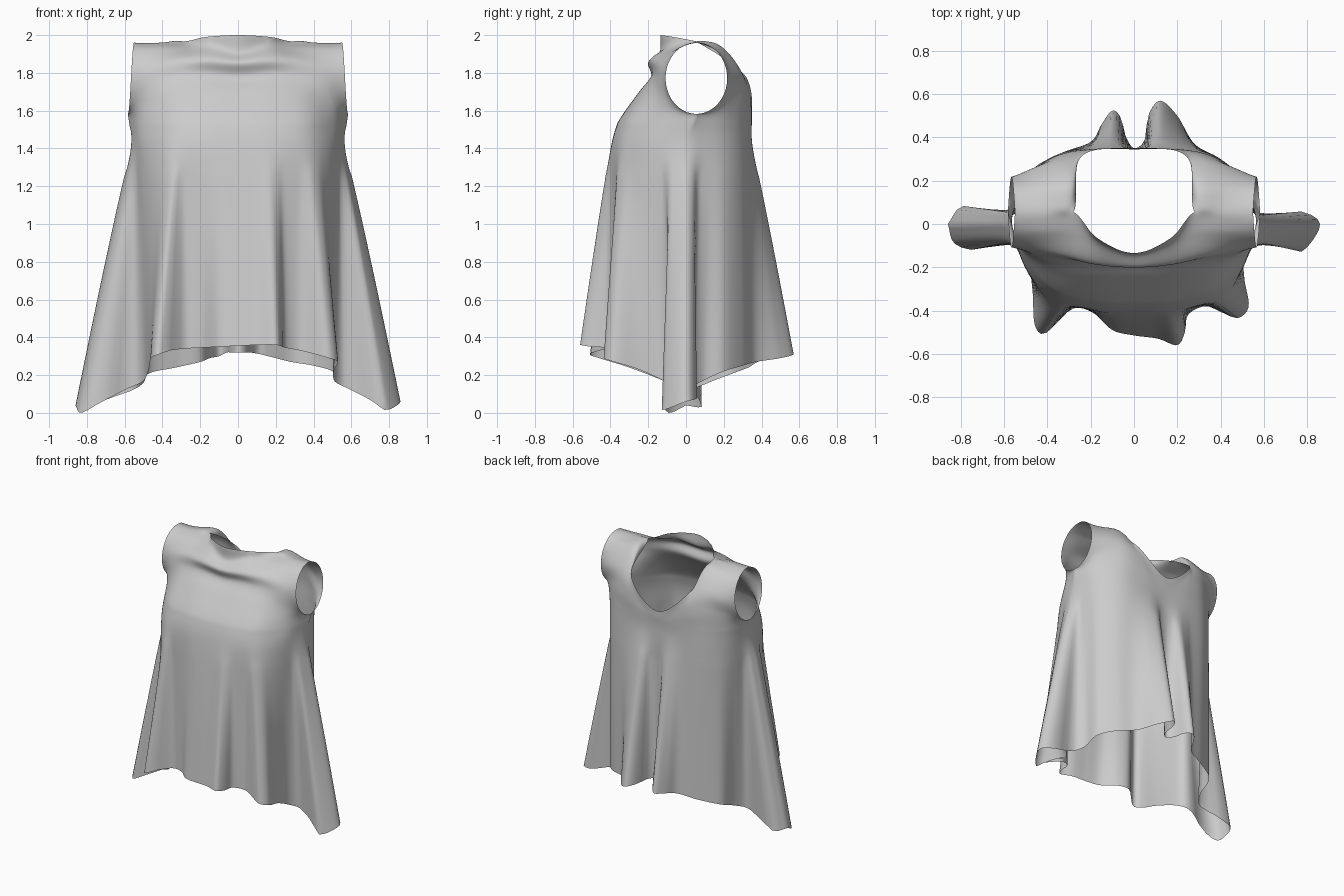
import bpy, bmesh
from math import sin, cos, pi
from mathutils import Vector

if "Cube" in bpy.data.objects:
    bpy.data.objects.remove(bpy.data.objects["Cube"])

SEG = 16          # samples per control column
HALF = 4 * SEG    # samples per quarter of the garment


def spline(pts, t):
    """Catmull-Rom through pts, t in 0..len-1, straight-ended."""
    n = len(pts) - 1
    i = min(int(t), n - 1)
    f = t - i
    p1, p2 = pts[i], pts[i + 1]
    p0 = pts[i - 1] if i > 0 else 2 * p1 - p2
    p3 = pts[i + 2] if i + 2 <= n else 2 * p2 - p1
    return 0.5 * (2 * p1 + (p2 - p0) * f + (2 * p0 - 5 * p1 + 4 * p2 - p3) * f * f
                  + (3 * p1 - p0 - 3 * p2 + p3) * f ** 3)


def full_row(half):
    """Mirror a centre-to-side row into a left-to-right row."""
    right = [Vector(p) for p in half]
    return [Vector((-p.x, p.y, p.z)) for p in reversed(right[1:])] + right


def armhole(j, steps, total, side):
    """Side edge: straight seam up to the underarm, then half an armhole circle."""
    if j <= steps:
        return Vector((.56, 0, 1.42)).lerp(Vector((.583, .055, 1.583)), j / steps)
    f = (j - steps) / (total - steps)
    return Vector((.583 - .033 * f, .055 + side * .163 * sin(pi * f), 1.772 - .189 * cos(pi * f)))


def patch(rows, steps, side):
    """Bicubic panel through mirrored control rows; the top row ends in straight shoulders."""
    rows = [full_row(r) for r in rows]
    cols = [[spline(r, k / SEG) for r in rows] for k in range(8 * SEG + 1)]
    total = (len(rows) - 1) * steps
    grid = [[spline(c, j / steps) for c in cols] for j in range(total + 1)]
    top = rows[-1]
    for k in range(2 * SEG + 1):
        f = k / (2 * SEG)
        grid[-1][k] = top[0].lerp(top[2], f)
        grid[-1][-1 - k] = top[8].lerp(top[6], f)
    # Pull the side edges onto the armhole, fading inwards
    for j, row in enumerate(grid):
        d = armhole(j, steps, total, side) - row[-1]
        for k in range(SEG):
            w = (1 - k / SEG) ** 2
            row[-1 - k] = row[-1 - k] + d * w
            row[k] = row[k] + Vector((-d.x, d.y, d.z)) * w
    return grid


def add_grid(bm, grid):
    vs = [[bm.verts.new(p) for p in row] for row in grid]
    for a, b in zip(vs, vs[1:]):
        for k in range(len(a) - 1):
            bm.faces.new((a[k], a[k + 1], b[k + 1], b[k]))


# Front yoke: chest, bust, folded cowl and standing collar (centre to armhole)
front_rows = [
    [(0, -.40, 1.40), (.2, -.395, 1.40), (.38, -.345, 1.40), (.51, -.2, 1.41), (.56, 0, 1.42)],
    [(0, -.365, 1.53), (.2, -.355, 1.53), (.38, -.30, 1.53), (.51, -.15, 1.53), (.583, .055, 1.583)],
    [(0, -.255, 1.69), (.2, -.25, 1.69), (.36, -.22, 1.67), (.49, -.14, 1.64), (.57, -.05, 1.63)],
    [(0, -.185, 1.78), (.18, -.18, 1.79), (.33, -.165, 1.78), (.46, -.14, 1.76), (.565, -.1, 1.73)],
    [(0, -.20, 1.855), (.17, -.185, 1.87), (.31, -.145, 1.87), (.45, -.115, 1.85), (.56, -.1, 1.83)],
    [(0, -.14, 1.91), (.15, -.105, 1.935), (.27, -.05, 1.93), (.42, -.04, 1.93), (.555, -.04, 1.92)],
    [(0, -.135, 2.0), (.17, -.065, 1.99), (.28, .055, 1.967), (.42, .055, 1.965), (.55, .055, 1.96)],
]
# Back yoke: scooped neckline
back_rows = [
    [(0, .345, 1.42), (.2, .345, 1.42), (.38, .31, 1.42), (.51, .19, 1.42), (.56, 0, 1.42)],
    [(0, .345, 1.48), (.2, .345, 1.52), (.37, .31, 1.54), (.5, .21, 1.54), (.583, .055, 1.583)],
    [(0, .348, 1.52), (.21, .345, 1.61), (.35, .315, 1.68), (.48, .24, 1.66), (.57, .16, 1.63)],
    [(0, .35, 1.55), (.22, .338, 1.69), (.33, .29, 1.81), (.45, .26, 1.79), (.56, .215, 1.75)],
    [(0, .35, 1.575), (.235, .325, 1.75), (.29, .19, 1.935), (.43, .175, 1.92), (.555, .165, 1.89)],
    [(0, .35, 1.60), (.245, .31, 1.79), (.28, .055, 1.967), (.42, .055, 1.965), (.55, .055, 1.96)],
]
# Hem outline with its hanging folds: left point, front, right point, then back
hem_front = [
    (-.86, 0, .04), (-.83, -.09, .0), (-.72, -.12, .06), (-.58, -.07, .13), (-.50, -.12, .17),
    (-.47, -.3, .24), (-.46, -.46, .29), (-.42, -.51, .31), (-.36, -.46, .33), (-.28, -.39, .34),
    (-.19, -.41, .345), (-.1, -.49, .35), (0, -.515, .355), (.11, -.53, .36), (.2, -.56, .36),
    (.235, -.5, .35), (.25, -.42, .345), (.33, -.38, .33), (.41, -.41, .31), (.48, -.435, .29),
    (.53, -.38, .27), (.51, -.25, .23), (.51, -.12, .17), (.58, -.06, .13), (.7, -.1, .07),
    (.78, -.125, .015), (.86, 0, .06)]
hem_back = [
    (.76, .06, .08), (.6, .03, .13), (.52, .09, .17), (.5, .2, .22), (.4, .3, .25), (.28, .37, .27),
    (.2, .5, .29), (.12, .57, .31), (.065, .5, .32), (.05, .39, .32), (0, .35, .32),
    (-.04, .41, .32), (-.06, .49, .32), (-.1, .525, .30), (-.15, .46, .29), (-.2, .38, .27),
    (-.33, .33, .24), (-.47, .25, .21), (-.5, .12, .16), (-.56, .04, .12), (-.7, .07, .07),
    (-.8, .08, .03)]


def hem_quarter(pts, start, end):
    """Resample a hem stretch by swept angle, so radial fold walls use little chest width."""
    n = (end - start) * 30
    dense = [spline(pts, start + (end - start) * i / n) for i in range(n + 1)]
    cum = [0.0]
    for a, b in zip(dense, dense[1:]):
        d = (b - a).to_2d()
        r = a.to_2d()
        turn = abs(r.x * d.y - r.y * d.x) / r.length_squared
        cum.append(cum[-1] + turn + 0.15 * d.length / r.length)
    out, i = [], 0
    for k in range(HALF):
        w = cum[-1] * k / HALF
        while cum[i + 1] < w:
            i += 1
        out.append(dense[i].lerp(dense[i + 1], (w - cum[i]) / (cum[i + 1] - cum[i])))
    return out


front = patch(front_rows, 8, -1)
back = patch(back_rows, 8, 1)

hem_pts = [Vector(p) for p in hem_front + hem_back]
hem_pts.append(hem_pts[0])
marks = [0, 12, 26, 37, len(hem_pts) - 1]
hem = [p for a, b in zip(marks, marks[1:]) for p in hem_quarter(hem_pts, a, b)]
hem.append(hem[0])
chest = front[0][:-1] + back[0][::-1]

# Skirt falls from the chest ring to the hem, bowing out slightly
ROWS = 32


def drop(c, h, t):
    p = c.lerp(h, t)
    q = c.lerp(h, t ** 0.93)
    return Vector((q.x, q.y, p.z))


skirt = [[drop(c, h, 1 - j / ROWS) for h, c in zip(hem, chest)] for j in range(ROWS + 1)]

bm = bmesh.new()
add_grid(bm, skirt)
add_grid(bm, front)
add_grid(bm, [row[::-1] for row in back])
bmesh.ops.remove_doubles(bm, verts=bm.verts, dist=0.0005)

# Soften the chest line and the shoulder seams
inner = [v for v in bm.verts if not v.is_boundary]
for reps, band in ((30, [v for v in inner if 1.28 < v.co.z < 1.52]),
                   (10, [v for v in inner if v.co.z > 1.88 and abs(v.co.y - .055) < .08])):
    for _ in range(reps):
        bmesh.ops.smooth_vert(bm, verts=band, factor=0.5,
                              use_axis_x=True, use_axis_y=True, use_axis_z=True)

mesh = bpy.data.meshes.new("flared_top")
bm.to_mesh(mesh)
bm.free()
for poly in mesh.polygons:
    poly.use_smooth = True
garment = bpy.data.objects.new("flared_top", mesh)
bpy.context.collection.objects.link(garment)
